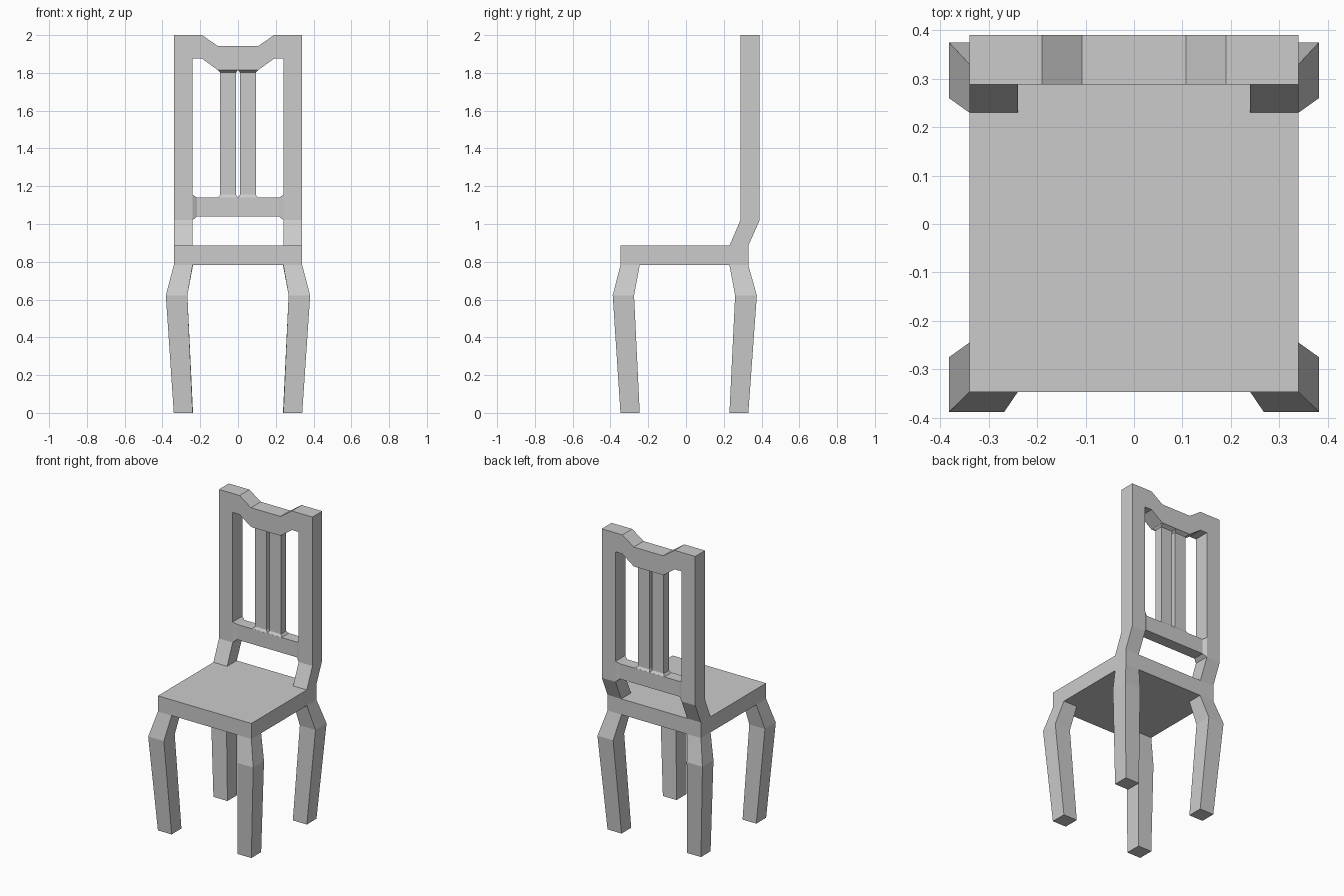
import bpy, bmesh

if "Cube" in bpy.data.objects:
    bpy.data.objects.remove(bpy.data.objects["Cube"])


def loft(name, sections):
    """Skin a chain of four-corner sections and cap both ends."""
    bm = bmesh.new()
    rings = [[bm.verts.new(p) for p in s] for s in sections]
    for a, b in zip(rings, rings[1:]):
        for i in range(4):
            j = (i + 1) % 4
            bm.faces.new((a[i], a[j], b[j], b[i]))
    bm.faces.new(rings[0])
    bm.faces.new(rings[-1])
    bmesh.ops.recalc_face_normals(bm, faces=bm.faces)
    me = bpy.data.meshes.new(name)
    bm.to_mesh(me)
    bm.free()
    ob = bpy.data.objects.new(name, me)
    bpy.context.collection.objects.link(ob)
    return ob


def flat(x0, x1, y0, y1, z):
    return [(x0, y0, z), (x1, y0, z), (x1, y1, z), (x0, y1, z)]


def upright(x, y0, y1, z0, z1):
    return [(x, y0, z0), (x, y1, z0), (x, y1, z1), (x, y0, z1)]


def mirror_x(ob):
    m = ob.modifiers.new("mirror", "MIRROR")
    m.use_clip = False
    m.use_mirror_merge = False


# Seat slab
loft("seat", [flat(-.34, .34, -.347, .33, z) for z in (.782, .885)])

# Legs with outward knees
mirror_x(loft("front_leg", [
    flat(.24, .34, -.347, -.245, 0),
    flat(.268, .382, -.388, -.275, .622),
    flat(.24, .34, -.347, -.245, .782)]))
mirror_x(loft("rear_leg", [
    flat(.238, .34, .23, .33, 0),
    flat(.268, .382, .26, .375, .622),
    flat(.238, .34, .23, .33, .782)]))

# Back frame: posts and dipped top rail, swept as one arch
half = [((.34, .885), (.24, .885), .23, .33),
        ((.34, 1.02), (.24, 1.02), .288, .39),
        ((.34, 2.0), (.24, 1.875), .288, .39),
        ((.19, 2.0), (.19, 1.875), .288, .39),
        ((.107, 1.942), (.107, 1.815), .288, .39)]


def arch(side, outer, inner, y0, y1):
    (ox, oz), (ix, iz) = outer, inner
    return [(side * ox, y0, oz), (side * ox, y1, oz),
            (side * ix, y1, iz), (side * ix, y0, iz)]


loft("back_frame", [arch(-1, *h) for h in half] + [arch(1, *h) for h in reversed(half)])

# Lower back rail, flared where it meets the posts
ends = upright(.24, .288, .39, 1.02, 1.155), upright(.218, .301, .377, 1.04, 1.14)
mirrored = [[(-x, y, z) for x, y, z in s] for s in ends]
loft("lower_rail", [ends[0], ends[1], mirrored[1], mirrored[0]])

# Pair of slats, flared at both ends
mirror_x(loft("back_slat", [
    flat(0, .107, .301, .377, 1.139),
    flat(.01, .094, .312, .366, 1.155),
    flat(.01, .094, .312, .366, 1.802),
    flat(0, .107, .289, .389, 1.816)]))
